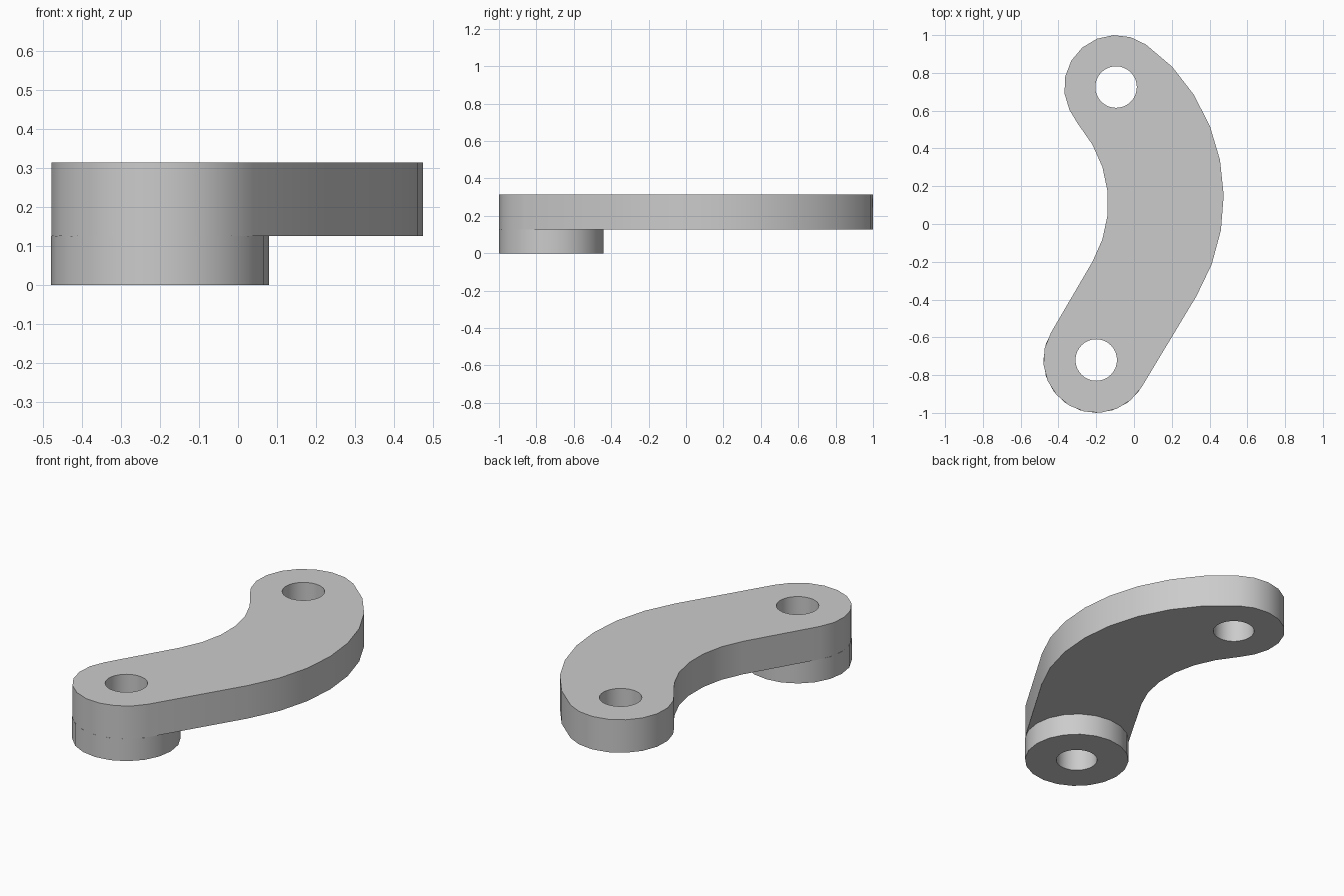
import bpy, bmesh
from math import cos, sin, radians

cube = bpy.data.objects.get("Cube")
if cube:
    bpy.data.objects.remove(cube, do_unlink=True)

grey = bpy.data.materials.new("light_grey")
grey.use_nodes = True
colour = (0.6, 0.6, 0.6, 1)
grey.diffuse_color = colour
grey.node_tree.nodes["Principled BSDF"].inputs["Base Color"].default_value = colour

LOW = (-0.2, -0.72)       # pivot above the boss
HIGH = (-0.095, 0.725)    # free pivot
END_R, HOLE_R = 0.28, 0.11
BOSS_TOP, ARM_TOP = 0.126, 0.314


def arc(centre, radius, start, end, steps):
    """Points along an arc, angles in degrees, both ends included."""
    angles = [radians(start + (end - start) * i / steps) for i in range(steps + 1)]
    return [(centre[0] + radius * cos(a), centre[1] + radius * sin(a)) for a in angles]


def circle(centre, radius, sides):
    return arc(centre, radius, 0, 360, sides)[:-1]


def plate(name, loops, bottom, top):
    """Extrude an outline, with any further loops as through holes."""
    bm = bmesh.new()
    for loop in loops:
        verts = [bm.verts.new((x, y, bottom)) for x, y in loop]
        for a, b in zip(verts, verts[1:] + verts[:1]):
            bm.edges.new((a, b))
    bmesh.ops.triangle_fill(bm, edges=bm.edges[:], use_beauty=True, normal=(0, 0, 1))
    ext = bmesh.ops.extrude_face_region(bm, geom=bm.faces[:], use_keep_orig=True)
    moved = [g for g in ext["geom"] if isinstance(g, bmesh.types.BMVert)]
    bmesh.ops.translate(bm, verts=moved, vec=(0, 0, top - bottom))
    bmesh.ops.recalc_face_normals(bm, faces=bm.faces[:])
    mesh = bpy.data.meshes.new(name)
    bm.to_mesh(mesh)
    bm.free()
    mesh.materials.append(grey)
    obj = bpy.data.objects.new(name, mesh)
    bpy.context.collection.objects.link(obj)
    bpy.ops.object.select_all(action="DESELECT")
    obj.select_set(True)
    bpy.context.view_layer.objects.active = obj
    bpy.ops.object.shade_smooth_by_angle(angle=radians(30))
    return obj


# Curved arm: outer sweep, free end, inner sweep, boss end
outline = arc((-0.54, 0.14), 1.015, -31, 43, 7)
outline += arc(HIGH, 0.275, 55, 206, 8)
outline += [(-0.3, 0.535)]
outline += arc((-0.757, 0.11), 0.62, 30, -30, 5)
outline += arc(LOW, END_R, 149, 329, 10)
plate("curved_arm", [outline, circle(LOW, HOLE_R, 32), circle(HIGH, HOLE_R, 32)],
      BOSS_TOP, ARM_TOP)

# Round boss under the front end
plate("pivot_boss", [circle(LOW, END_R, 20), circle(LOW, HOLE_R, 32)], 0, BOSS_TOP)
